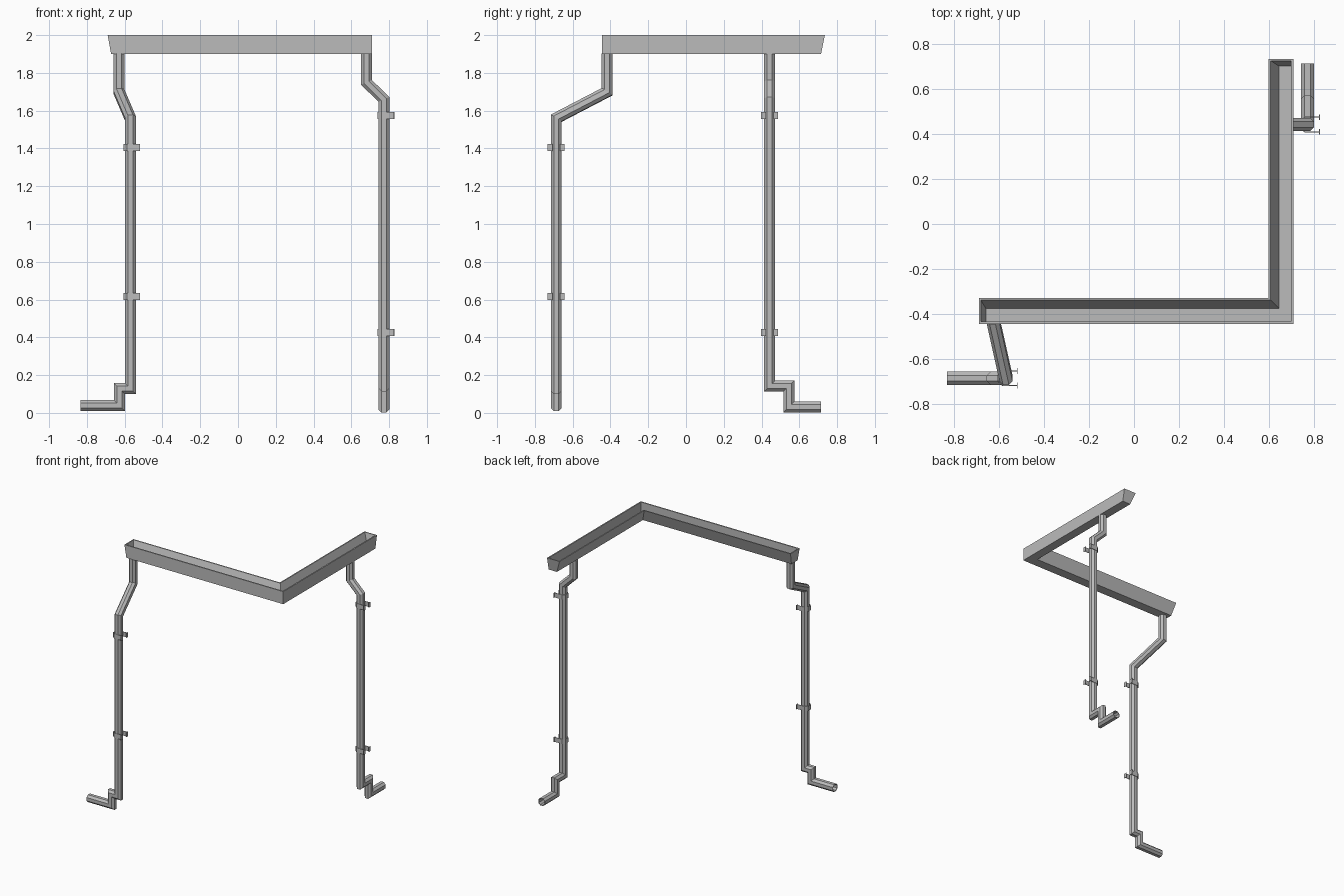
import bpy, bmesh
from mathutils import Vector

cube = bpy.data.objects.get("Cube")
if cube:
    bpy.data.objects.remove(cube, do_unlink=True)

grey = bpy.data.materials.new("light_grey_metal")
grey.use_nodes = True
grey.diffuse_color = (0.5, 0.5, 0.5, 1)
grey.node_tree.nodes["Principled BSDF"].inputs["Base Color"].default_value = (0.5, 0.5, 0.5, 1)


def finish(name, bm):
    bmesh.ops.recalc_face_normals(bm, faces=bm.faces)
    mesh = bpy.data.meshes.new(name)
    bm.to_mesh(mesh)
    bm.free()
    mesh.materials.append(grey)
    obj = bpy.data.objects.new(name, mesh)
    bpy.context.collection.objects.link(obj)
    return obj


def add_ring(bm, points):
    return [bm.verts.new(p) for p in points]


def bridge(bm, a, b):
    n = len(a)
    for i in range(n):
        j = (i + 1) % n
        bm.faces.new((a[i], a[j], b[j], b[i]))


# Corner gutter: open trough with upright outer walls, sloped inner walls and ends
def l_shape(x0, x1, x2, y0, y1, y2, z):
    plan = [(x0, y0), (x2, y0), (x2, y2), (x1, y2), (x1, y1), (x0, y1)]
    return [(x, y, z) for x, y in plan]


def gutter():
    bm = bmesh.new()
    loops = [add_ring(bm, l_shape(*dims)) for dims in (
        (-0.672, 0.637, 0.71, -0.445, -0.367, 0.715, 1.9),
        (-0.69, 0.60, 0.71, -0.445, -0.33, 0.735, 2.0),
        (-0.682, 0.609, 0.70, -0.435, -0.339, 0.727, 2.0),
        (-0.66, 0.646, 0.70, -0.435, -0.376, 0.703, 1.908))]
    for a, b in zip(loops, loops[1:]):
        bridge(bm, a, b)
    # underside and floor, split along the corner mitre
    for ring in (loops[0], loops[-1]):
        a, b, c, d, e, f = ring
        bm.faces.new((a, b, e, f))
        bm.faces.new((b, c, d, e))
    finish("gutter", bm)


# Downpipe: hollow eight-sided tube swept along a path with mitred elbows
def octagon(half):
    c = half * 0.45
    return [Vector((x, y, 0)) for x, y in (
        (half, -c), (half, c), (c, half), (-c, half),
        (-half, c), (-half, -c), (-c, -half), (c, -half))]


def sweep(bm, path, half):
    dirs = [(b - a).normalized() for a, b in zip(path, path[1:])]
    pts = [path[0] + p for p in octagon(half)]
    rings = [add_ring(bm, pts)]
    for i, d in enumerate(dirs):
        target = path[i + 1]
        normal = d + dirs[i + 1] if i + 1 < len(dirs) else d
        pts = [p + d * ((target - p).dot(normal) / d.dot(normal)) for p in pts]
        rings.append(add_ring(bm, pts))
    for a, b in zip(rings, rings[1:]):
        bridge(bm, a, b)
    return rings


def downpipe(name, path):
    bm = bmesh.new()
    path = [Vector(p) for p in path]
    outer = sweep(bm, path, 0.029)
    inner = sweep(bm, path, 0.024)
    for end in (0, -1):
        bridge(bm, outer[end], inner[end])
    finish(name, bm)


# Bracket: U-shaped strap around the pipe with a small foot on each arm
def bracket(name, x, y, z, height=0.037):
    bm = bmesh.new()
    side = [(0.05, 0.033), (-0.016, 0.033), (-0.035, 0.016)]
    strap = side + [(px, -py) for px, py in reversed(side)]
    feet = [[(0.05, s * 0.02), (0.05, s * 0.045)] for s in (-1, 1)]
    for line in [strap] + feet:
        low = add_ring(bm, [(x + px, y + py, z - height / 2) for px, py in line])
        high = add_ring(bm, [(x + px, y + py, z + height / 2) for px, py in line])
        for i in range(len(line) - 1):
            bm.faces.new((low[i], low[i + 1], high[i + 1], high[i]))
    obj = finish(name, bm)
    mod = obj.modifiers.new("thickness", 'SOLIDIFY')
    mod.thickness = 0.004
    mod.offset = 0


gutter()

downpipe("front_downpipe", [
    (-0.63, -0.418, 1.902), (-0.63, -0.418, 1.70), (-0.57, -0.687, 1.56),
    (-0.57, -0.687, 0.128), (-0.627, -0.687, 0.128),
    (-0.627, -0.687, 0.038), (-0.833, -0.687, 0.038)])
downpipe("side_downpipe", [
    (0.68, 0.443, 1.902), (0.68, 0.443, 1.75), (0.772, 0.443, 1.66),
    (0.772, 0.443, 0.143), (0.772, 0.545, 0.143),
    (0.772, 0.545, 0.031), (0.772, 0.715, 0.031)])

for label, z in (("upper", 1.405), ("lower", 0.615)):
    bracket("front_bracket_" + label, -0.57, -0.687, z)
for label, z in (("upper", 1.575), ("lower", 0.425)):
    bracket("side_bracket_" + label, 0.776, 0.443, z)
